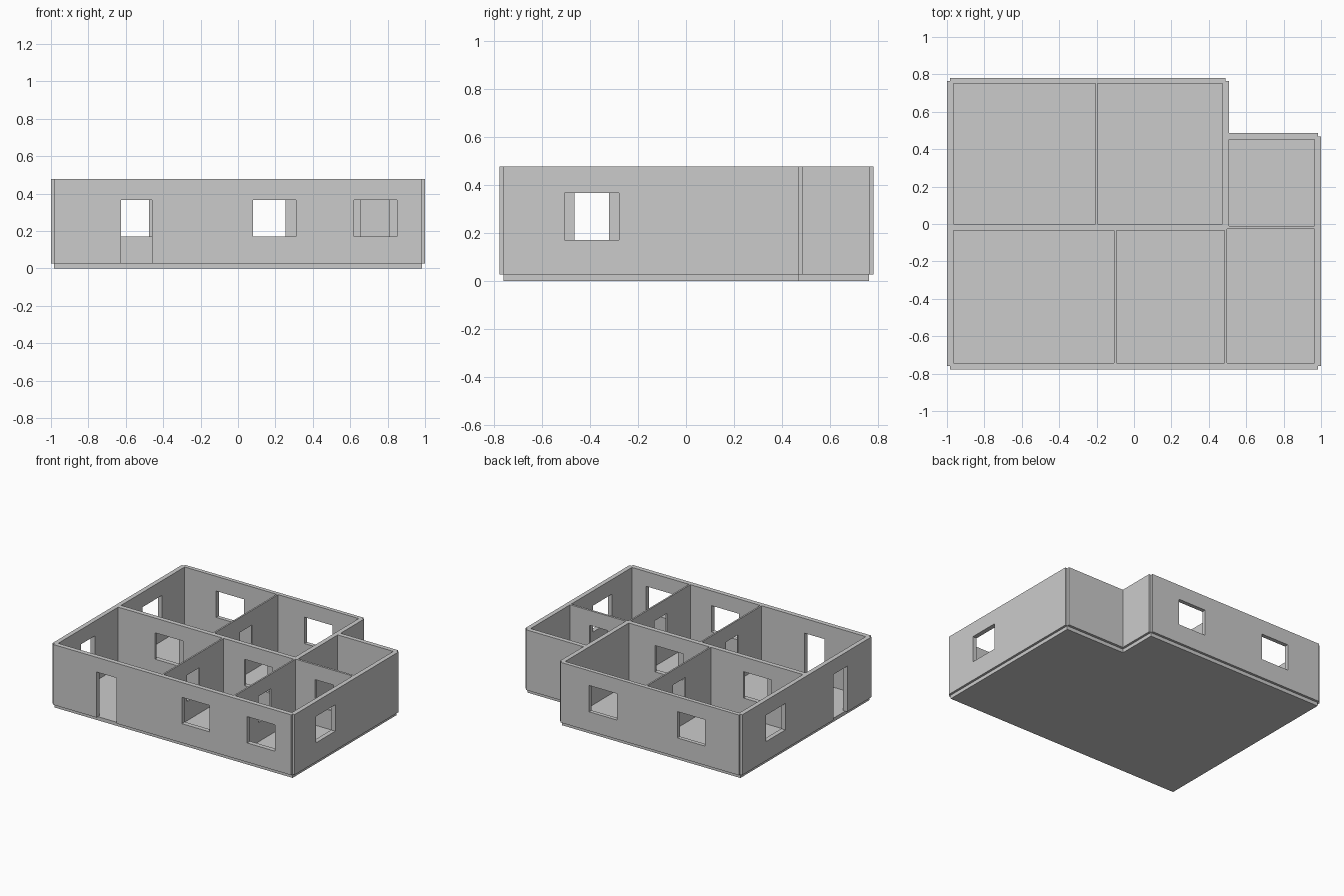
import bpy, bmesh

if "Cube" in bpy.data.objects:
    bpy.data.objects.remove(bpy.data.objects["Cube"])

Z0, Z1 = 0.027, 0.477          # wall bottom and top
SILL, HEAD = 0.17, 0.367       # opening heights


def window(s, e):
    return (s, e, SILL, HEAD)


def door(s, e):
    return (s, e, Z0, HEAD)


def finish(name, bm):
    bmesh.ops.recalc_face_normals(bm, faces=bm.faces)
    bmesh.ops.dissolve_limit(bm, angle_limit=0.01, verts=bm.verts, edges=bm.edges)
    me = bpy.data.meshes.new(name)
    bm.to_mesh(me)
    bm.free()
    bpy.context.collection.objects.link(bpy.data.objects.new(name, me))


def wall(name, along, lo, hi, a, b, openings=()):
    """Wall running lo..hi along an axis, a..b thick, with rectangular openings."""
    us = sorted({lo, hi, *[v for o in openings for v in o[:2]]})
    zs = sorted({Z0, Z1, *[v for o in openings for v in o[2:]]})
    bm = bmesh.new()

    def place(u, t, z):
        return (u, t, z) if along == 'x' else (t, u, z)

    verts = {(u, z): bm.verts.new(place(u, a, z)) for u in us for z in zs}
    for u0, u1 in zip(us, us[1:]):
        for z0, z1 in zip(zs, zs[1:]):
            cu, cz = (u0 + u1) / 2, (z0 + z1) / 2
            if any(s < cu < e and p < cz < q for s, e, p, q in openings):
                continue
            bm.faces.new([verts[k] for k in ((u0, z0), (u1, z0), (u1, z1), (u0, z1))])
    bmesh.ops.delete(bm, geom=[v for v in bm.verts if not v.link_faces], context='VERTS')
    # thicken the panel
    base = bm.faces[:]
    ext = bmesh.ops.extrude_face_region(bm, geom=base, use_keep_orig=True)['geom']
    bmesh.ops.translate(bm, vec=place(0, b - a, 0),
                        verts=[g for g in ext if isinstance(g, bmesh.types.BMVert)])
    finish(name, bm)


# L-shaped floor slab
outline = [(-0.983, -0.76), (0.983, -0.76), (0.983, 0.468),
           (0.49, 0.468), (0.49, 0.762), (-0.983, 0.762)]
bm = bmesh.new()
f = bm.faces.new([bm.verts.new((x, y, 0)) for x, y in outline])
ext = bmesh.ops.extrude_face_region(bm, geom=[f], use_keep_orig=True)['geom']
bmesh.ops.translate(bm, vec=(0, 0, Z0),
                    verts=[g for g in ext if isinstance(g, bmesh.types.BMVert)])
finish("floor_slab", bm)

# outer walls
wall("front_wall", 'x', -0.983, 0.983, -0.777, -0.742,
     [door(-0.625, -0.46), window(0.08, 0.31), window(0.62, 0.85)])
wall("back_wall", 'x', -0.983, 0.49, 0.75, 0.78,
     [window(-0.705, -0.475), window(0.025, 0.255)])
wall("left_wall", 'y', -0.76, 0.764, -1.0, -0.966,
     [door(-0.475, -0.31), window(0.255, 0.485)])
wall("right_wall", 'y', -0.76, 0.468, 0.966, 1.0, [window(-0.507, -0.28)])
wall("recess_back_wall", 'x', 0.49, 0.983, 0.453, 0.487)
wall("recess_side_wall", 'y', -0.0175, 0.764, 0.473, 0.507)

# long middle wall in two layers with offset openings
wall("middle_wall_front", 'x', -0.966, 0.49, -0.035, -0.0175,
     [window(-0.66, -0.43), window(0.08, 0.31)])
wall("middle_wall_back", 'x', -0.966, 0.49, -0.0175, 0.0,
     [window(-0.705, -0.475), window(0.025, 0.255)])

# thin partitions
wall("right_partition", 'x', 0.49, 0.966, -0.028, -0.012, [window(0.657, 0.807)])
for name, x, lo, hi, hole in (
        ("back_partition", -0.2, 0.0, 0.75, (0.30, 0.445)),
        ("front_left_partition", -0.1, -0.742, -0.035, (-0.465, -0.32)),
        ("front_right_partition", 0.49, -0.742, -0.0175, (-0.465, -0.32))):
    wall(name, 'y', lo, hi, x - 0.006, x + 0.006, [window(*hole)])
